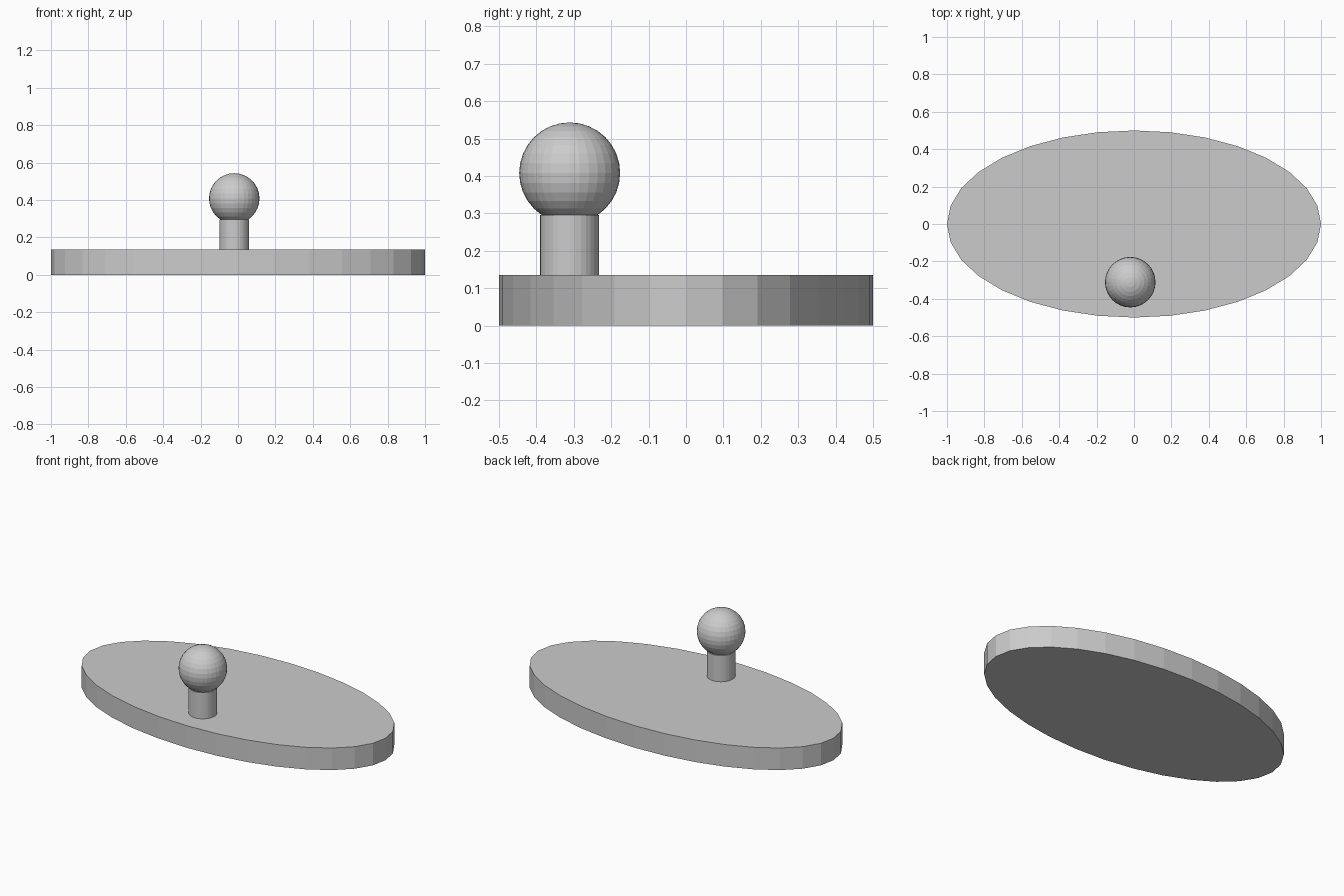
import bpy

if "Cube" in bpy.data.objects:
    bpy.data.objects.remove(bpy.data.objects["Cube"])

KNOB_X, KNOB_Y = -0.02, -0.311
BASE_TOP, STEM_TOP = 0.135, 0.295


def cylinder(name, x, y, z0, z1, rx, ry):
    bpy.ops.mesh.primitive_cylinder_add(vertices=32, radius=1, depth=1,
                                        location=(x, y, (z0 + z1) / 2))
    ob = bpy.context.object
    ob.name = name
    ob.scale = (rx, ry, z1 - z0)
    bpy.ops.object.transform_apply(location=False, rotation=False, scale=True)
    return ob


# Flat oval base
cylinder("oval_base", 0, 0, 0, BASE_TOP, 1.0, 0.5)

# Short stem near the front edge
cylinder("stem", KNOB_X, KNOB_Y, BASE_TOP, STEM_TOP, 0.079, 0.079)

# Faceted ball on the stem
bpy.ops.mesh.primitive_uv_sphere_add(segments=32, ring_count=16, radius=0.135,
                                     location=(KNOB_X, KNOB_Y, 0.408))
bpy.context.object.name = "ball_knob"
